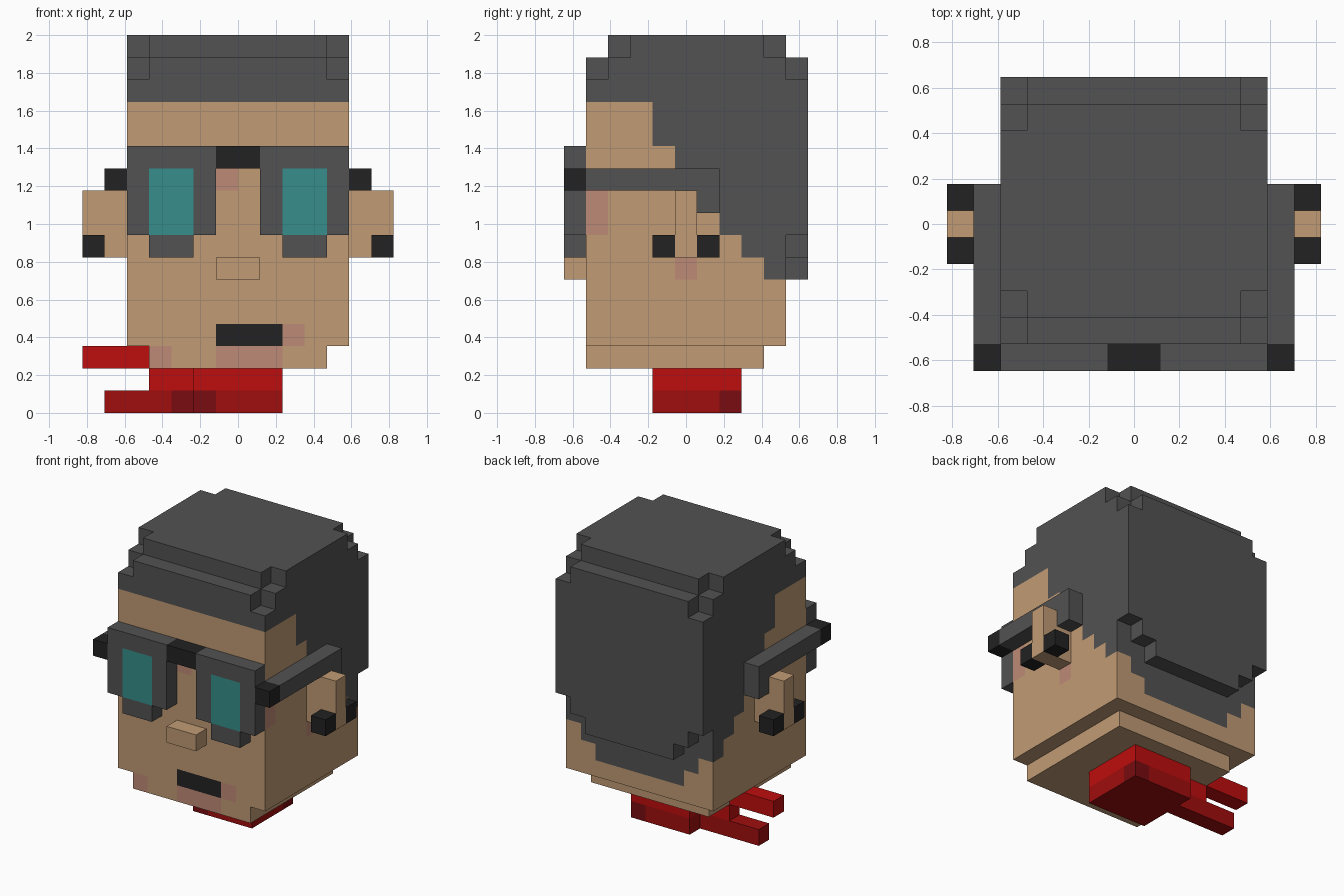
import bpy, bmesh
from mathutils import Vector

cube = bpy.data.objects.get("Cube")
if cube:
    bpy.data.objects.remove(cube, do_unlink=True)

U = 2 / 17  # size of one block; all parts are measured in blocks


def linear(v):
    v /= 255
    return v / 12.92 if v <= 0.04045 else ((v + 0.055) / 1.055) ** 2.4


def material(name, *rgb):
    mat = bpy.data.materials.new(name)
    mat.use_nodes = True
    color = [linear(v) for v in rgb] + [1]
    mat.diffuse_color = color
    mat.node_tree.nodes["Principled BSDF"].inputs["Base Color"].default_value = color
    return mat


SKIN = material("skin", 193, 155, 117)
HAIR = material("charcoal", 82, 82, 82)
BLACK = material("black", 34, 34, 34)
TEAL = material("teal", 54, 141, 139)
PINK = material("blush", 190, 138, 118)
RED = material("red", 190, 13, 13)
DARK_RED = material("dark_red", 160, 13, 13)
MAROON = material("maroon", 120, 12, 16)


def finish(name, bm, mats, mirror):
    bmesh.ops.recalc_face_normals(bm, faces=bm.faces)
    bmesh.ops.scale(bm, vec=(U, U, U), verts=bm.verts)
    mesh = bpy.data.meshes.new(name)
    bm.to_mesh(mesh)
    bm.free()
    for mat in mats:
        mesh.materials.append(mat)
    obj = bpy.data.objects.new(name, mesh)
    bpy.context.collection.objects.link(obj)
    if mirror:
        obj.modifiers.new("mirror", "MIRROR").use_mirror_merge = False
    return obj


def box(name, lo, hi, mats, rule=None, mirror=False):
    """Box between two corners; a rule(center, normal) paints it block by block."""
    bm = bmesh.new()
    lo, hi = Vector(lo), Vector(hi)
    size = hi - lo
    bmesh.ops.create_cube(bm, size=1)
    bmesh.ops.scale(bm, vec=size, verts=bm.verts)
    bmesh.ops.translate(bm, vec=(lo + hi) / 2, verts=bm.verts)
    if rule:
        for axis in range(3):
            normal = Vector([axis == i for i in range(3)])
            for step in range(1, round(size[axis])):
                bmesh.ops.bisect_plane(bm, geom=bm.verts[:] + bm.edges[:] + bm.faces[:],
                                       plane_co=lo + normal * step, plane_no=normal)
        bm.normal_update()
        for face in bm.faces:
            face.material_index = mats.index(rule(face.calc_center_median(), face.normal))
    return finish(name, bm, mats, mirror)


def prism(name, outline, axis, start, end, mat, mirror=False):
    """Extrude an outline, given in the two other axes, along one axis."""
    bm = bmesh.new()
    verts = []
    for a, b in outline:
        co = [a, b]
        co.insert(axis, start)
        verts.append(bm.verts.new(co))
    face = bm.faces.new(verts)
    out = bmesh.ops.extrude_face_region(bm, geom=[face])
    shift = Vector([(end - start) * (axis == i) for i in range(3)])
    bmesh.ops.translate(bm, vec=shift, verts=[v for v in out["geom"] if isinstance(v, bmesh.types.BMVert)])
    return finish(name, bm, [mat], mirror)


def both_sides(half):
    return half + [(-a, b) for a, b in reversed(half)]


# Head: hairline on the sides and back, mouth and blush on the skin
SIDE_HAIRLINE = {6: 3.5, 7: 2.5, 8: 1.5, 9: 1.5, 10: 0.5, 11: -0.5, 12: -1.5, 13: -1.5}


def paint_head(c, n):
    row = int(c.z)
    if abs(n.x) > 0.5:
        if c.y > SIDE_HAIRLINE.get(row, 9):
            return HAIR
        if n.x > 0 and (c.y < -3.5 and row in (8, 9) or abs(c.y) < 0.5 and row == 6):
            return PINK
    elif n.y > 0.5:
        if row >= 4 + max(0, int(abs(c.x)) - 2):
            return HAIR
    elif n.y < -0.5:
        if row == 3 and -1 < c.x < 2:
            return BLACK
        if row == 3 and 2 < c.x < 3 or row == 10 and -1 < c.x < 0:
            return PINK
    return SKIN


def paint_jaw(c, n):
    blush = -1 < c.x < 2 or c.x < -3
    return PINK if n.y < -0.5 and blush else SKIN


box("head", (-5, -4.5, 3), (5, 4.5, 14), [SKIN, HAIR, BLACK, PINK], paint_head)
box("jaw", (-4, -4.5, 2), (4, 3.5, 3), [SKIN, PINK], paint_jaw)
box("nose", (-1, -5.5, 6), (1, -4.5, 7), [SKIN])

# Hair: band, two notched crown layers and a stepped slab at the back
box("hair_band", (-5, -4.5, 14), (5, 4.5, 15), [HAIR])
for name, y0, y1, z in (("lower_crown", -4.5, 5.5, 15), ("upper_crown", -3.5, 4.5, 16)):
    notched = [(4, y0), (4, y0 + 1), (5, y0 + 1), (5, y1 - 1), (4, y1 - 1), (4, y1)]
    prism(name, both_sides(notched), 2, z, z + 1, HAIR)
slab = [(3, 6), (3, 7), (4, 7), (4, 8), (5, 8), (5, 15)]
prism("back_hair", both_sides(slab), 1, 4.5, 5.5, HAIR)


# Glasses
def paint_frame(c, n):
    return TEAL if n.y < -0.5 and 2 < c.x < 4 and c.z < 11 else HAIR


box("glasses_frames", (1, -5.5, 8), (5, -4.5, 12), [HAIR, TEAL], paint_frame, True)
box("glasses_lower_rims", (2, -5.5, 7), (4, -4.5, 8), [HAIR], mirror=True)
box("glasses_bridge", (-1, -5.5, 11), (1, -4.5, 12), [BLACK])
box("glasses_hinges", (5, -5.5, 10), (6, -4.5, 11), [BLACK], mirror=True)
arm = [(-4.5, 10), (0.5, 10), (0.5, 9), (1.5, 9), (1.5, 11), (-4.5, 11)]
prism("glasses_arms", arm, 0, 5, 6, HAIR, True)

# Ears with a stud in front and behind
box("ears", (5, -0.5, 7), (7, 0.5, 10), [SKIN], mirror=True)
for name, y in (("front_ear_studs", -1.5), ("back_ear_studs", 0.5)):
    box(name, (6, y, 7), (7, y + 1, 8), [BLACK], mirror=True)


# Neck scarf with a knot and two tails on one side
def paint_scarf(c, n):
    if c.z > 1:
        return RED
    front_patch = -3 < c.x < -1 and n.y < -0.5
    corner_patch = c.x > 1 and c.y > 1.5 and abs(n.z) < 0.5
    return MAROON if front_patch or corner_patch else DARK_RED


REDS = [RED, DARK_RED, MAROON]
box("scarf", (-2, -1.5, 0), (2, 2.5, 2), REDS, paint_scarf)
box("scarf_knot", (-4, 0.5, 1), (-2, 1.5, 2), [RED])
box("scarf_lower_tail", (-6, 0.5, 0), (-2, 1.5, 1), REDS, paint_scarf)
box("scarf_upper_tail", (-7, 0.5, 2), (-4, 1.5, 3), [RED])
